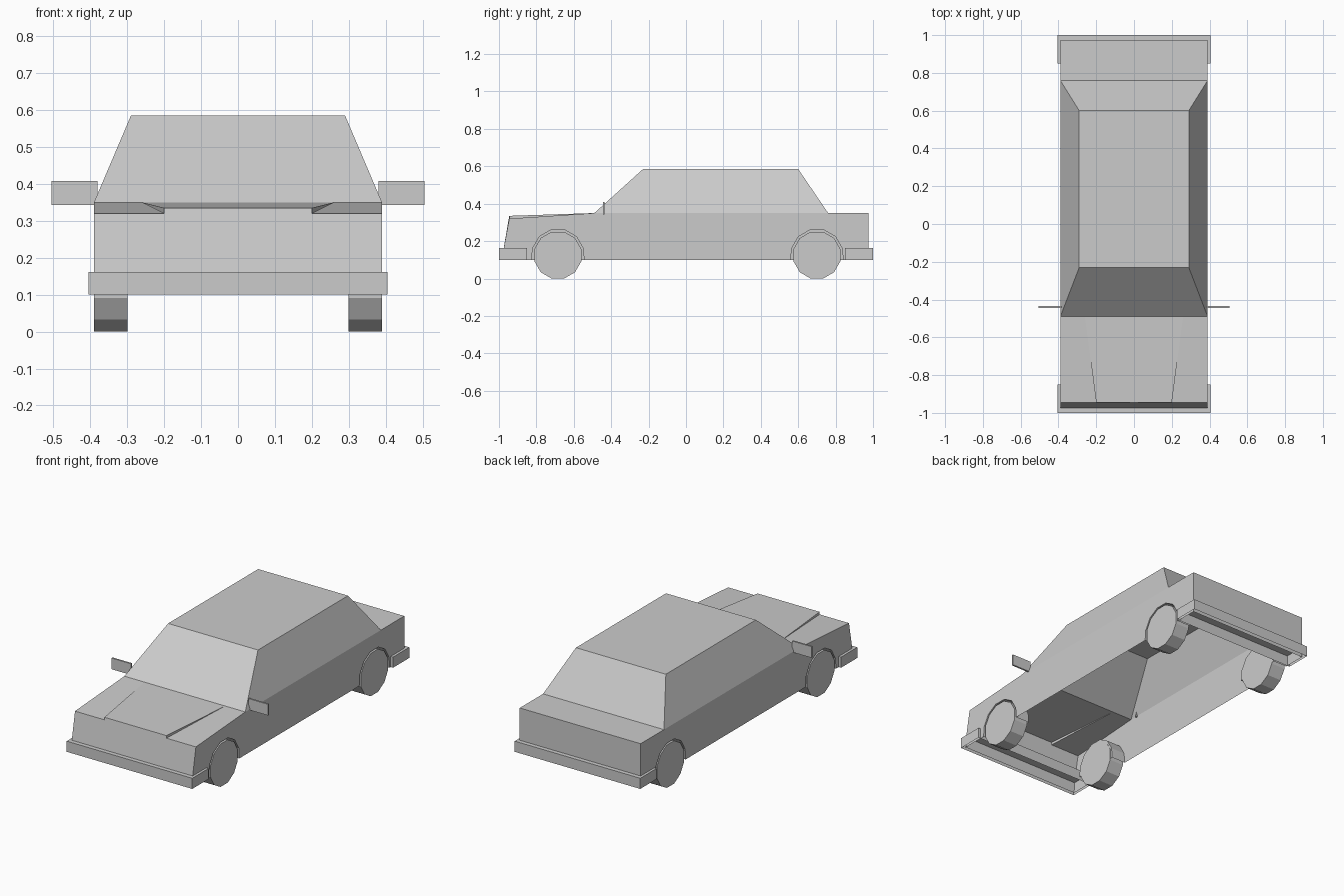
import bpy
import bmesh
from math import cos, sin, radians, pi

cube = bpy.data.objects.get("Cube")
if cube:
    bpy.data.objects.remove(cube, do_unlink=True)

grey = bpy.data.materials.new("plain_grey")
grey.use_nodes = True
COLOUR = (0.6, 0.6, 0.6, 1)
grey.diffuse_color = COLOUR
grey.node_tree.nodes["Principled BSDF"].inputs["Base Color"].default_value = COLOUR

HALF, ROOF_HALF = 0.39, 0.29
FLOOR, BELT, ROOF = 0.10, 0.35, 0.585
NOSE, COWL, TAIL_BASE, TAIL = -0.945, -0.49, 0.76, 0.975
AXLES = {"front": -0.685, "rear": 0.70}
AXLE_Z = 0.125


def finish(bm, name, mirror=False, recalc=True):
    bmesh.ops.remove_doubles(bm, verts=bm.verts, dist=0.0005)
    if recalc:
        bmesh.ops.recalc_face_normals(bm, faces=bm.faces)
    mesh = bpy.data.meshes.new(name)
    bm.to_mesh(mesh)
    bm.free()
    obj = bpy.data.objects.new(name, mesh)
    bpy.context.collection.objects.link(obj)
    mesh.materials.append(grey)
    if mirror:
        obj.modifiers.new("Mirror", "MIRROR")
    return obj


def panel(bm, *points):
    return bm.faces.new([bm.verts.new(p) for p in points])


def box(name, x, y, z, open_bottom=False, mirror=False):
    bm = bmesh.new()
    bmesh.ops.create_cube(bm, size=1)
    for v in bm.verts:
        v.co = [r[0] if c < 0 else r[1] for c, r in zip(v.co, (x, y, z))]
    if open_bottom:
        bm.normal_update()
        low = [f for f in bm.faces if f.normal.z < -0.9]
        bmesh.ops.delete(bm, geom=low, context="FACES")
    return finish(bm, name, mirror, not open_bottom)


def arch(axle):
    """Wheel opening outline, from front to rear, trimmed at the sill."""
    r = 0.14
    pts = [(axle - r, FLOOR)]
    for i in range(6):
        a = radians(165 - 30 * i)
        pts.append((axle + r * cos(a), AXLE_Z + r * sin(a)))
    return pts + [(axle + r, FLOOR)]


# Body shell, open underneath, one half mirrored
bm = bmesh.new()
side = [(-0.978, FLOOR)] + arch(AXLES["front"]) + arch(AXLES["rear"])
side += [(TAIL, FLOOR), (TAIL, BELT), (TAIL_BASE, BELT), (COWL, BELT), (NOSE, 0.32), (-0.975, 0.16)]
panel(bm, *[(HALF, y, z) for y, z in side])

# Nose and bonnet with a raised centre
low, high = 0.32, 0.335
panel(bm, (0, -0.978, FLOOR), (HALF, -0.978, FLOOR), (HALF, -0.975, 0.16), (0, -0.975, 0.16))
panel(bm, (0, -0.975, 0.16), (HALF, -0.975, 0.16), (HALF, NOSE, low),
      (0.2, NOSE, low), (0.2, NOSE, high), (0, NOSE, high))
panel(bm, (0.2, NOSE, low), (HALF, NOSE, low), (HALF, COWL, BELT), (0.26, COWL, BELT))
panel(bm, (0.2, NOSE, low), (0.26, COWL, BELT), (0.2, NOSE, high))
panel(bm, (0, NOSE, high), (0.2, NOSE, high), (0.26, COWL, BELT), (0, COWL, BELT))

# Cabin and tail
RF, RR = -0.23, 0.60
panel(bm, (0, COWL, BELT), (HALF, COWL, BELT), (ROOF_HALF, RF, ROOF), (0, RF, ROOF))
panel(bm, (0, RF, ROOF), (ROOF_HALF, RF, ROOF), (ROOF_HALF, RR, ROOF), (0, RR, ROOF))
panel(bm, (0, RR, ROOF), (ROOF_HALF, RR, ROOF), (HALF, TAIL_BASE, BELT), (0, TAIL_BASE, BELT))
panel(bm, (HALF, COWL, BELT), (HALF, TAIL_BASE, BELT), (ROOF_HALF, RR, ROOF), (ROOF_HALF, RF, ROOF))
panel(bm, (0, TAIL_BASE, BELT), (HALF, TAIL_BASE, BELT), (HALF, TAIL, BELT), (0, TAIL, BELT))
panel(bm, (0, TAIL, BELT), (HALF, TAIL, BELT), (HALF, TAIL, FLOOR), (0, TAIL, FLOOR))
finish(bm, "body", mirror=True)

for end, axle in AXLES.items():
    # Wheel wells behind the openings
    bm = bmesh.new()
    pts = arch(axle)
    for (y0, z0), (y1, z1) in zip(pts, pts[1:]):
        panel(bm, (HALF, y0, z0), (HALF, y1, z1), (0.3, y1, z1), (0.3, y0, z0))
    panel(bm, *[(0.3, y, z) for y, z in pts])
    finish(bm, end + "_wheel_wells", mirror=True)

    # Twelve-sided wheels standing on a flat
    bm = bmesh.new()
    r = AXLE_Z / cos(pi / 12)
    ring = [(axle + r * sin(pi / 12 + i * pi / 6), AXLE_Z - r * cos(pi / 12 + i * pi / 6))
            for i in range(12)]
    disc = panel(bm, *[(0.299, y, z) for y, z in ring])
    rim = bmesh.ops.extrude_face_region(bm, geom=[disc], use_keep_orig=True)["geom"]
    bmesh.ops.translate(bm, vec=(HALF - 0.299, 0, 0),
                        verts=[g for g in rim if isinstance(g, bmesh.types.BMVert)])
    finish(bm, end + "_wheels", mirror=True)

# Bumpers are hollow boxes; door mirrors are thin plates
box("front_bumper", (-0.405, 0.405), (-1, -0.85), (FLOOR, 0.162), open_bottom=True)
box("rear_bumper", (-0.405, 0.405), (0.85, 1), (FLOOR, 0.162), open_bottom=True)
box("door_mirrors", (0.38, 0.505), (-0.445, -0.435), (0.343, 0.408), mirror=True)
